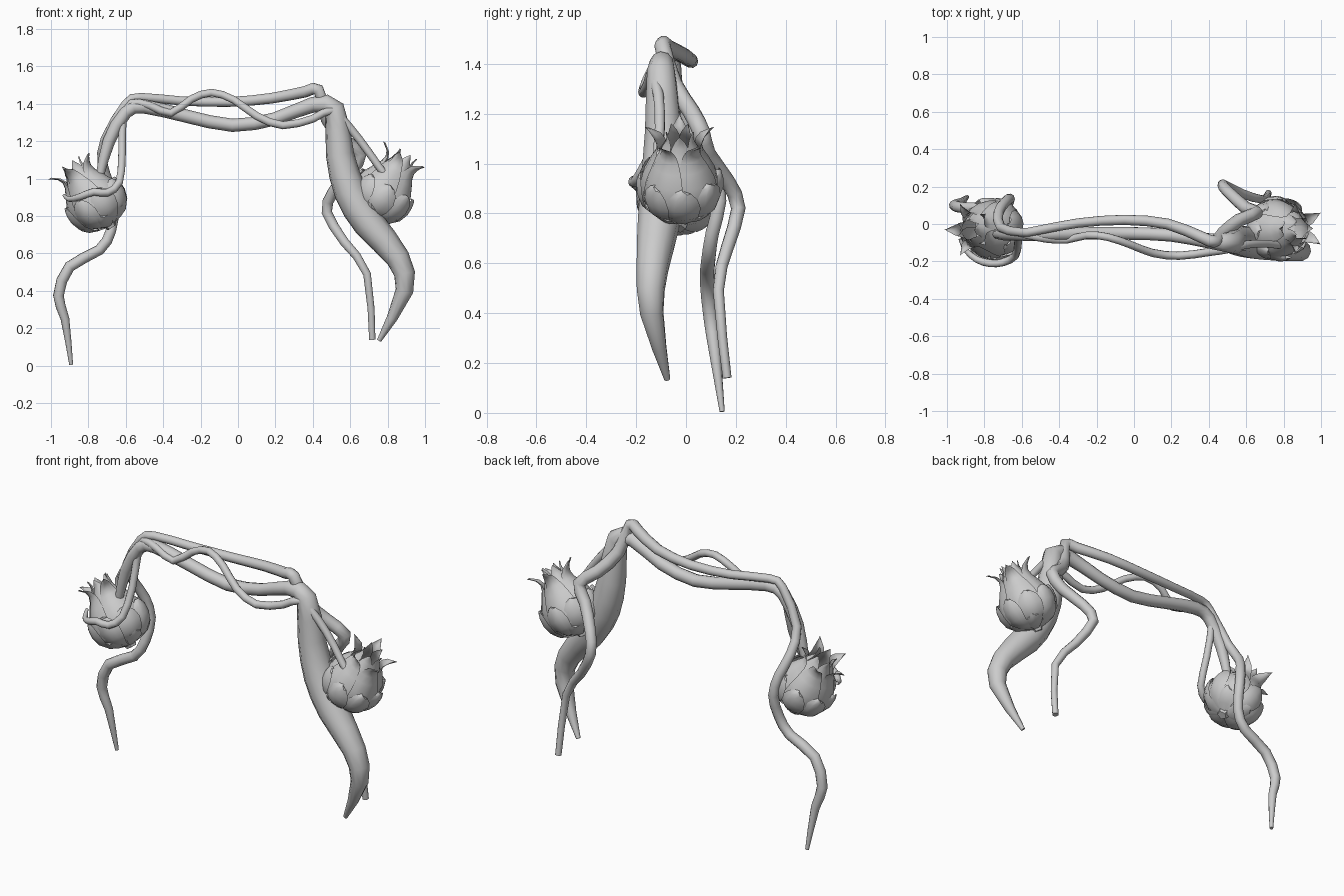
import bpy, bmesh
from math import sin, cos, pi, radians
from mathutils import Vector, Matrix


def finish(ob, angle=40):
    bpy.ops.object.select_all(action='DESELECT')
    ob.select_set(True)
    bpy.context.view_layer.objects.active = ob
    if ob.type == 'CURVE':
        bpy.ops.object.convert(target='MESH')
    bpy.ops.object.shade_smooth_by_angle(angle=radians(angle))


def vine(name, pts):
    """Tapered round tube through (x, y, z, radius) points, rounded once between them."""
    p = [Vector(q) for q in pts]
    out = []
    for i in range(len(p) - 1):
        a, b, c, d = p[max(i - 1, 0)], p[i], p[i + 1], p[min(i + 2, len(p) - 1)]
        out += [b, (b + c) * 0.5625 - (a + d) * 0.0625]
    out.append(p[-1])
    cu = bpy.data.curves.new(name, 'CURVE')
    cu.dimensions = '3D'
    cu.bevel_depth = 1.0
    cu.bevel_resolution = 3
    cu.use_fill_caps = True
    sp = cu.splines.new('POLY')
    sp.points.add(len(out) - 1)
    for s, q in zip(sp.points, out):
        s.co = (q[0], q[1], q[2], 1)
        s.radius = q[3] * 1.04
    ob = bpy.data.objects.new(name, cu)
    bpy.context.collection.objects.link(ob)
    finish(ob, 65)


def petal(bm, profile, ang, skew=0.04, cols=4):
    """One curved petal: rows of (radius, height, half angle), skewed so neighbours overlap."""
    rows = []
    for r, h, w in profile:
        row = []
        for j in range(cols + 1):
            u = 2 * j / cols - 1
            a = ang + u * w
            rr = r * (1 + skew * u - 0.07 * u * u)
            row.append(bm.verts.new((rr * cos(a), rr * sin(a), h)))
        rows.append(row)
    for lo, hi in zip(rows, rows[1:]):
        for j in range(cols):
            bm.faces.new((lo[j], lo[j + 1], hi[j + 1], hi[j]))


# petal profiles, from the stem end to the tip
OUTER = [(.03, -.158, .6), (.110, -.135, .70), (.153, -.085, .72), (.162, -.03, .72),
         (.148, .03, .71), (.120, .085, .67), (.098, .125, .58), (.092, .155, .46),
         (.105, .185, .30), (.145, .215, .01)]
INNER = [(.10, -.12, .7), (.142, -.08, .74), (.150, -.03, .74), (.134, .03, .74),
         (.104, .09, .72), (.076, .145, .66), (.060, .175, .6), (.055, .20, .4), (.06, .23, .01)]
SCALE = [(.03, -.168, .5), (.110, -.147, .36), (.158, -.10, .43), (.175, -.05, .44),
         (.175, -.005, .36), (.168, .025, .2), (.162, .036, .02)]
SMALL = [(.015, -.176, .5), (.075, -.162, .46), (.118, -.145, .42), (.145, -.118, .30), (.155, -.10, .05)]


def bud(name, loc, tilt, spin):
    bm = bmesh.new()
    for prof, n, off in ((OUTER, 5, 0), (INNER, 5, .5), (SCALE, 8, .3), (SMALL, 5, .1)):
        for i in range(n):
            petal(bm, prof, spin + 2 * pi * (i + off) / n)
    # stem cap underneath
    bmesh.ops.create_cone(bm, cap_ends=True, segments=5, radius1=.028, radius2=.04, depth=.03,
                          matrix=Matrix.Translation((0, 0, -.172)))
    me = bpy.data.meshes.new(name)
    bm.to_mesh(me)
    bm.free()
    ob = bpy.data.objects.new(name, me)
    bpy.context.collection.objects.link(ob)
    ob.location = loc
    ob.rotation_euler = (0, radians(tilt), 0)
    finish(ob, 35)


bud("left_bud", (-.775, -.03, .895), -33, pi)
bud("right_bud", (.785, -.025, .94), 32, pi / 5)

# thick trunk: right foot, up and across the arch to the left bud
vine("trunk_vine", [
    (.755, -.075, .135, .012), (.89, -.137, .40, .046), (.855, -.135, .575, .062),
    (.70, -.11, .76, .082), (.60, -.095, .93, .084), (.545, -.09, 1.13, .073),
    (.515, -.10, 1.37, .055), (.40, -.09, 1.395, .040), (.20, -.06, 1.32, .034),
    (-.03, -.05, 1.285, .034), (-.28, -.05, 1.335, .034), (-.50, -.055, 1.385, .036),
    (-.60, -.055, 1.355, .034), (-.69, -.055, 1.20, .032), (-.735, -.055, 1.03, .022)])

# upper vine: right foot, curl behind the right bud, top of the arch, left foot
vine("upper_vine", [
    (.718, .165, .14, .017), (.69, .13, .49, .021), (.57, .165, .66, .025),
    (.475, .21, .82, .028), (.51, .165, .93, .03), (.60, .085, 1.04, .033),
    (.655, .06, 1.13, .034), (.56, .02, 1.21, .034), (.475, -.05, 1.32, .034),
    (.43, -.095, 1.475, .031), (.36, -.07, 1.465, .03), (.18, .0, 1.43, .028),
    (-.05, .022, 1.41, .026), (-.30, .005, 1.415, .024), (-.52, -.035, 1.435, .023),
    (-.60, -.045, 1.40, .023), (-.71, -.02, 1.21, .025), (-.725, .06, 1.08, .026),
    (-.69, .115, .97, .027), (-.665, .135, .85, .027), (-.68, .105, .72, .027),
    (-.74, .09, .62, .028), (-.90, .085, .53, .029), (-.96, .10, .375, .028),
    (-.925, .115, .25, .023), (-.892, .145, .005, .010)])

# thin vine: right bud, winds round the arch, hugs the front of the left bud
vine("winding_vine", [
    (.88, -.09, .95, .010), (.81, -.115, .99, .018), (.70, -.105, 1.14, .02),
    (.60, -.11, 1.27, .021), (.50, -.135, 1.365, .021), (.40, -.15, 1.32, .021),
    (.24, -.17, 1.285, .021), (.10, -.155, 1.335, .021), (-.02, -.11, 1.42, .02),
    (-.14, -.07, 1.46, .02), (-.25, -.06, 1.425, .02), (-.36, -.085, 1.35, .02),
    (-.47, -.08, 1.39, .02), (-.57, -.06, 1.405, .02), (-.615, -.05, 1.33, .02),
    (-.62, -.10, 1.13, .02), (-.635, -.17, .98, .02), (-.70, -.205, .925, .02),
    (-.77, -.21, .93, .02), (-.84, -.19, .905, .018), (-.90, -.14, .89, .014),
    (-.93, -.08, .91, .008)])
